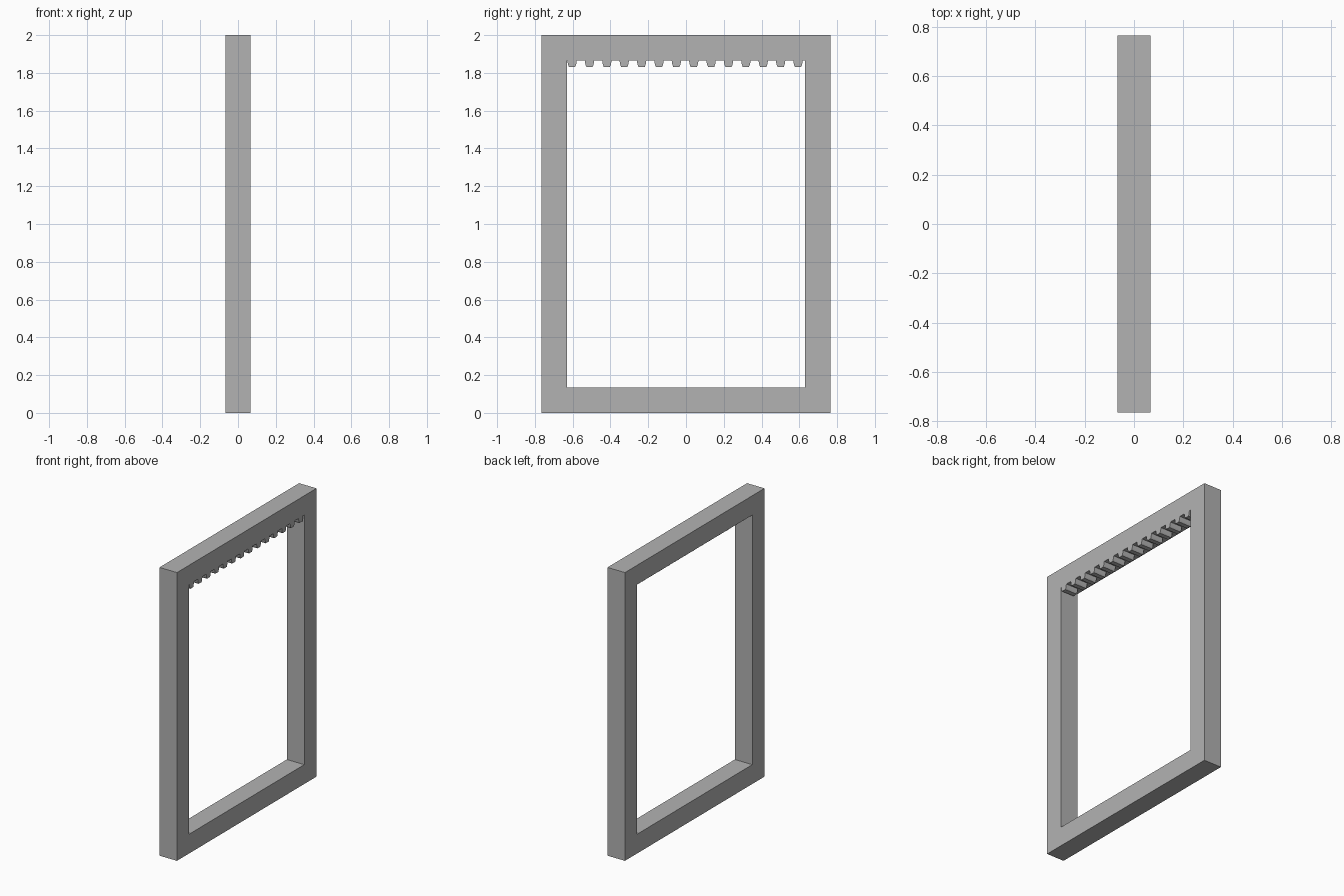
import bpy
import bmesh

cube = bpy.data.objects.get("Cube")
if cube:
    bpy.data.objects.remove(cube, do_unlink=True)

grey = bpy.data.materials.new("plain grey")
grey.use_nodes = True
colour = (0.448, 0.448, 0.448, 1)
grey.diffuse_color = colour
grey.node_tree.nodes["Principled BSDF"].inputs["Base Color"].default_value = colour

HALF_DEPTH = 0.067
HALF_WIDTH = 0.765
HEIGHT = 2.0
BAR = 0.134
TEETH = 14
PITCH = 0.092


def extrude_faces(bm, faces, depth):
    """Give flat faces a thickness along +x."""
    result = bmesh.ops.extrude_face_region(bm, geom=faces)
    verts = [v for v in result["geom"] if isinstance(v, bmesh.types.BMVert)]
    bmesh.ops.translate(bm, verts=verts, vec=(depth, 0, 0))
    bmesh.ops.recalc_face_normals(bm, faces=bm.faces)


def finish(bm, name):
    mesh = bpy.data.meshes.new(name)
    bm.to_mesh(mesh)
    bm.free()
    mesh.materials.append(grey)
    obj = bpy.data.objects.new(name, mesh)
    bpy.context.collection.objects.link(obj)
    return obj


def rectangle(bm, inset):
    w = HALF_WIDTH - inset
    low, high = inset, HEIGHT - inset
    corners = [(-w, low), (w, low), (w, high), (-w, high)]
    return [bm.verts.new((-HALF_DEPTH, y, z)) for y, z in corners]


# Rectangular frame with mitred corners
bm = bmesh.new()
outer, inner = rectangle(bm, 0), rectangle(bm, BAR)
sides = []
for i in range(4):
    j = (i + 1) % 4
    sides.append(bm.faces.new((outer[i], outer[j], inner[j], inner[i])))
extrude_faces(bm, sides, 2 * HALF_DEPTH)
finish(bm, "frame")

# Row of tapered rack teeth under the top bar, flush with the +x face
bm = bmesh.new()
half_profile = [(0.025, 0.0), (0.023, -0.014), (0.020, -0.026), (0.016, -0.035)]
profile = half_profile + [(-y, z) for y, z in reversed(half_profile)]
back = -0.025
teeth = []
for i in range(TEETH):
    centre = (i - (TEETH - 1) / 2) * PITCH - 0.005
    teeth.append(bm.faces.new(
        [bm.verts.new((back, centre + y, HEIGHT - BAR + z)) for y, z in profile]))
extrude_faces(bm, teeth, HALF_DEPTH - back)
finish(bm, "rack_teeth")
